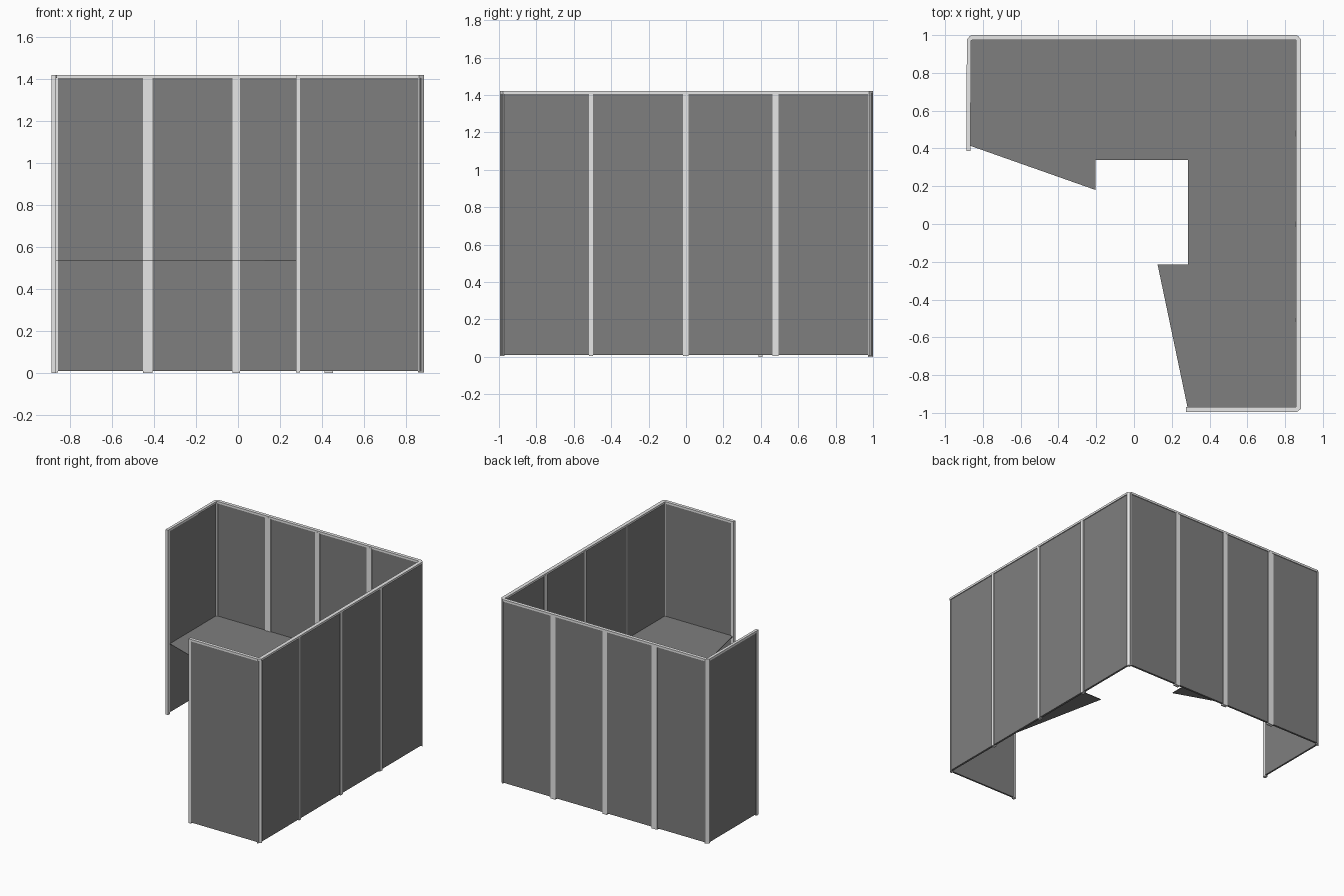
import bpy, bmesh

if "Cube" in bpy.data.objects:
    bpy.data.objects.remove(bpy.data.objects["Cube"])

def material(name, v):
    m = bpy.data.materials.new(name)
    m.diffuse_color = (v, v, v, 1)
    m.use_nodes = True
    m.node_tree.nodes["Principled BSDF"].inputs["Base Color"].default_value = m.diffuse_color
    return m

FABRIC = material("dark_grey_fabric", 0.21)
TRIM = material("light_trim", 0.8)
TOP = 1.42

def prism(name, pts, z0, z1, mat):
    """Extrude a counter-clockwise or clockwise plan outline between two heights."""
    bm = bmesh.new()
    face = bm.faces.new([bm.verts.new((x, y, z0)) for x, y in pts])
    ext = bmesh.ops.extrude_face_region(bm, geom=[face])
    for v in ext["geom"]:
        if isinstance(v, bmesh.types.BMVert):
            v.co.z = z1
    bmesh.ops.recalc_face_normals(bm, faces=bm.faces)
    me = bpy.data.meshes.new(name)
    bm.to_mesh(me)
    bm.free()
    me.materials.append(mat)
    ob = bpy.data.objects.new(name, me)
    bpy.context.collection.objects.link(ob)
    return ob

def box(name, x0, x1, y0, y1, z0, z1, mat):
    return prism(name, [(x0, y0), (x1, y0), (x1, y1), (x0, y1)], z0, z1, mat)

# Fabric panels, slightly thinner than the trim
box("back_panel", -0.87, 0.87, 0.979, 0.994, 0.01, 1.41, FABRIC)
box("right_panel", 0.863, 0.878, -0.98, 0.98, 0.01, 1.41, FABRIC)
box("left_panel", -0.882, -0.869, 0.40, 0.98, 0.01, 1.41, FABRIC)
box("front_panel", 0.285, 0.87, -0.989, -0.976, 0.01, 1.41, FABRIC)

# Top rail following the walls, with cut corners
prism("top_rail", [
    (-0.887, 0.39), (-0.885, 0.972), (-0.858, 1.0), (0.86, 1.0), (0.885, 0.978),
    (0.885, -0.978), (0.862, -0.995), (0.277, -0.995),
    (0.277, -0.97), (0.857, -0.97), (0.857, 0.974), (-0.862, 0.974), (-0.866, 0.39)],
    1.404, TOP, TRIM)

# Corner posts with a chamfered outer edge
for name, sx, sy in (("back_left", -1, 1), ("back_right", 1, 1), ("front_right", 1, -1)):
    y1 = 1.0 if sy > 0 else 0.995
    prism(name + "_corner_post", [
        (sx * 0.857, sy * 0.972), (sx * 0.885, sy * 0.972), (sx * 0.885, sy * (y1 - 0.022)),
        (sx * 0.862, sy * y1), (sx * 0.857, sy * y1)], 0.004, TOP, TRIM)

# Posts between the panels
for i, (x, w) in enumerate(((-0.43, 0.046), (-0.008, 0.036), (0.432, 0.04))):
    box(f"back_post_{i + 1}", x - w / 2, x + w / 2, 0.973, 0.999, 0.0, 1.41, TRIM)
for i, (y, w) in enumerate(((-0.508, 0.022), (-0.002, 0.03), (0.478, 0.032))):
    box(f"right_post_{i + 1}", 0.856, 0.884, y - w / 2, y + w / 2, 0.004, 1.41, TRIM)

# Posts closing the free ends
box("left_end_post", -0.888, -0.866, 0.387, 0.41, 0.0, TOP, TRIM)
box("front_end_post", 0.275, 0.295, -0.995, -0.97, 0.004, TOP, TRIM)

# Thin L-shaped worktop with a square opening
prism("worktop", [
    (-0.87, 0.415), (-0.203, 0.18), (-0.203, 0.34), (0.285, 0.34), (0.285, -0.215),
    (0.125, -0.215), (0.285, -0.978), (0.865, -0.978), (0.865, 0.98), (-0.87, 0.98)],
    0.533, 0.537, FABRIC)
